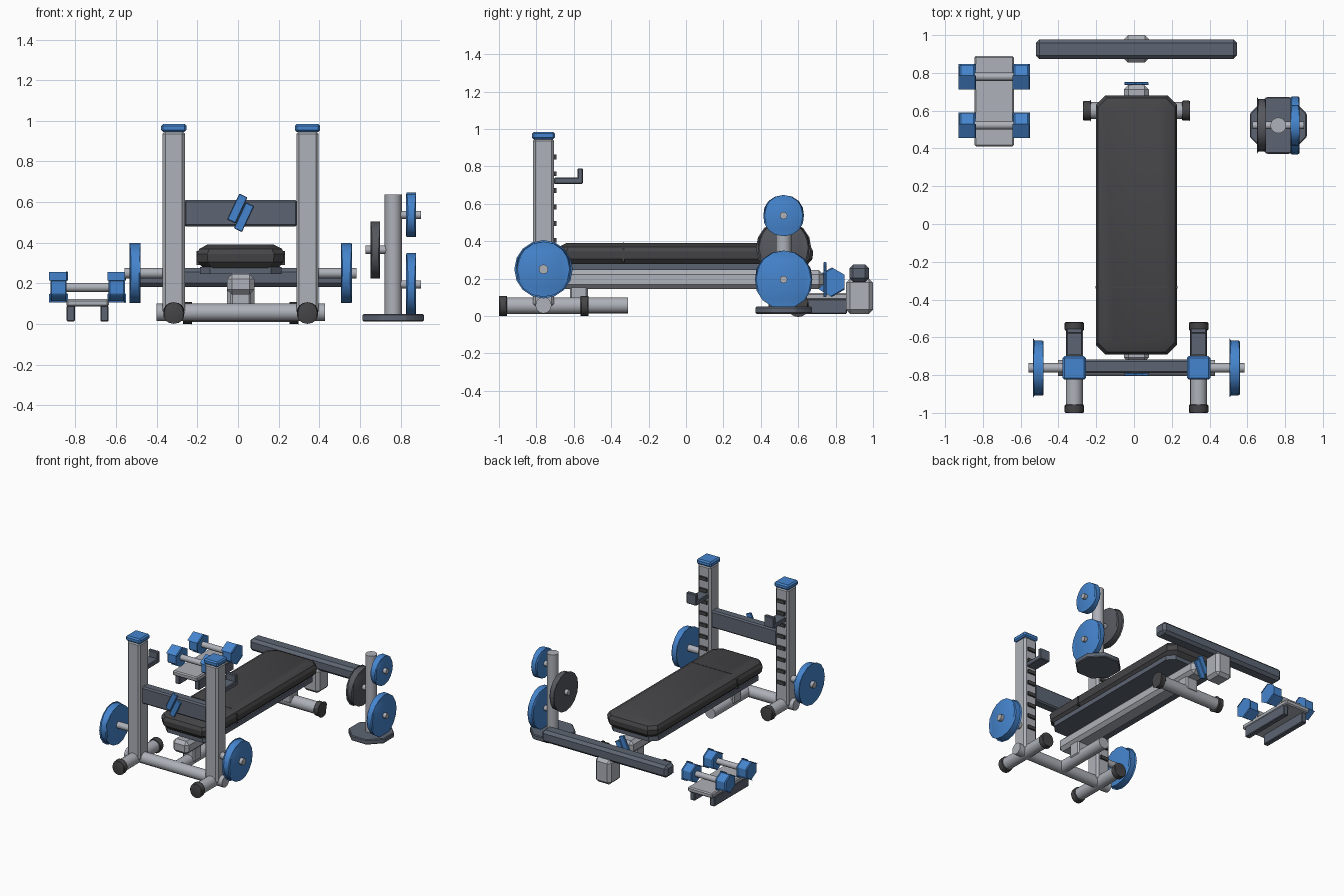
import bpy, bmesh, math
from mathutils import Matrix, Vector

old = bpy.data.objects.get("Cube")
if old:
    bpy.data.objects.remove(old, do_unlink=True)


def material(name, rgb):
    m = bpy.data.materials.new(name)
    m.use_nodes = True
    m.diffuse_color = (*rgb, 1)
    m.node_tree.nodes["Principled BSDF"].inputs["Base Color"].default_value = (*rgb, 1)
    return m


BLUE = material("blue", (0.06, 0.235, 0.62))
STEEL = material("light grey steel", (0.42, 0.44, 0.48))
SLATE = material("slate", (0.11, 0.13, 0.17))
GRAPHITE = material("graphite", (0.095, 0.10, 0.115))
BLACK = material("charcoal", (0.06, 0.058, 0.062))
CX = 0.013                      # centre line of the bench and rack


def finish(name, bm, mat, bevel=0):
    if bevel:
        sharp = [e for e in bm.edges if e.calc_face_angle(0) > math.radians(40)]
        bmesh.ops.bevel(bm, geom=sharp, offset=bevel, segments=1, affect='EDGES')
    bmesh.ops.recalc_face_normals(bm, faces=bm.faces)
    mesh = bpy.data.meshes.new(name)
    bm.to_mesh(mesh)
    bm.free()
    mesh.materials.append(mat)
    ob = bpy.data.objects.new(name, mesh)
    bpy.context.collection.objects.link(ob)
    bpy.ops.object.select_all(action='DESELECT')
    ob.select_set(True)
    bpy.context.view_layer.objects.active = ob
    bpy.ops.object.shade_smooth_by_angle(angle=math.radians(30))
    return ob


def box(name, x, y, z, mat, bevel=0.0, tilt=0.0):
    """Box from (min, max) ranges, optionally tilted about y."""
    mid = Vector([(r[0] + r[1]) / 2 for r in (x, y, z)])
    size = [r[1] - r[0] for r in (x, y, z)]
    bm = bmesh.new()
    bmesh.ops.create_cube(bm, size=1)
    bm.transform(Matrix.Translation(mid) @ Matrix.Rotation(tilt, 4, 'Y') @ Matrix.Diagonal((*size, 1)))
    return finish(name, bm, mat, bevel)


def rod(name, axis, span, a, b, r, mat, sides=16, bevel=0.0, spin=0.0):
    """Cylinder along an axis; a and b are the other two coordinates in order."""
    mid = (span[0] + span[1]) / 2
    pos = {'X': (mid, a, b), 'Y': (a, mid, b), 'Z': (a, b, mid)}[axis]
    turn = {'X': Matrix.Rotation(math.pi / 2, 4, 'Y'),
            'Y': Matrix.Rotation(math.pi / 2, 4, 'X'), 'Z': Matrix()}[axis]
    bm = bmesh.new()
    bmesh.ops.create_cone(bm, cap_ends=True, segments=sides, radius1=r, radius2=r,
                          depth=span[1] - span[0])
    bm.transform(Matrix.Translation(pos) @ turn @ Matrix.Rotation(spin, 4, 'Z'))
    return finish(name, bm, mat, bevel)


def pad(name, hx, y, levels, cut, mat):
    """Slab with clipped corners, lofted through (height, inset) levels."""
    bm = bmesh.new()
    cy, hy = (y[0] + y[1]) / 2, (y[1] - y[0]) / 2
    rings = []
    for z, inset in levels:
        w, d = hx - inset, hy - inset
        pts = [(w, d - cut), (w - cut, d), (cut - w, d), (-w, d - cut),
               (-w, cut - d), (cut - w, -d), (w - cut, -d), (w, cut - d)]
        rings.append([bm.verts.new((CX + px, cy + py, z)) for px, py in pts])
    for lo, hi in zip(rings, rings[1:]):
        for i in range(8):
            j = (i + 1) % 8
            bm.faces.new((lo[i], lo[j], hi[j], hi[i]))
    bm.faces.new(rings[0])
    bm.faces.new(rings[-1])
    return finish(name, bm, mat)


# Rack: both sides
RY = -0.762
for side, s in (("right", -1), ("left", 1)):
    ux = CX + s * 0.329
    box(f"{side}_upright", (ux - .055, ux + .055), (RY - .057, RY + .057), (.05, .95), STEEL, .014)
    box(f"{side}_upright_cap", (ux - .062, ux + .062), (RY - .062, RY + .062), (.945, .985), BLUE, .01)
    rod(f"{side}_foot", 'Y', (-.98, -.53), ux, .055, .045, STEEL)
    for end, y in (("front", -.978), ("back", -.542)):
        rod(f"{side}_foot_{end}_cap", 'Y', (y - .022, y + .022), ux, .054, .053, BLACK, bevel=.006)
    # Height slots up the back of the upright
    for i in range(8):
        z = .85 - i * .089
        box(f"{side}_slot_{i + 1}", (ux - .032, ux + .032), (RY + .05, RY + .07),
            (z - .013, z + .013), BLACK)
    # Bar hook
    box(f"{side}_hook_arm", (ux - .042, ux + .042), (-.705, -.552), (.705, .74), SLATE, .005)
    box(f"{side}_hook_lip", (ux - .042, ux + .042), (-.58, -.552), (.71, .79), SLATE, .005)
    # Stored plate on its peg
    peg = sorted((ux, CX + s * .571))
    rod(f"{side}_storage_peg", 'X', peg, RY, .25, .025, STEEL)
    px = CX + s * .52
    rod(f"{side}_stored_plate", 'X', (px - .027, px + .027), RY, .25, .148, BLUE, bevel=.008)

rod("rack_lower_bar", 'X', (CX - .415, CX + .415), RY, .057, .043, STEEL)
box("rack_cross_beam", (CX - .28, CX + .28), (-.79, -.718), (.48, .61), SLATE, .01)

# Slanted accent plates on the rack beam and the back of the bench
for where, y, z in (("rack", -.797, .547), ("bench", .743, .195)):
    for i, s in enumerate((-1, 1)):
        x, h = CX + s * .016, z - s * .022
        box(f"{where}_accent_plate_{i + 1}", (x - .022, x + .022), (y - .008, y + .008),
            (h - .07, h + .07), BLUE, .003, math.radians(25))

# Bench
pad("bench_pad", .215, (-.69, .68),
    [(.275, .03), (.305, .004), (.345, 0), (.37, .012), (.39, .05)], .05, BLACK)
pad("pad_board", .2, (-.66, .65), [(.245, 0), (.28, 0)], .05, SLATE)
box("pad_seam_top", (CX - .165, CX + .165), (-.338, -.332), (.385, .392), BLACK)
for s in (-1, 1):
    x = CX + s * .208
    box("pad_seam_side", (x - .01, x + .01), (-.341, -.329), (.29, .36), BLACK)
box("bench_spine", (CX - .067, CX + .067), (-.73, .735), (.145, .245), STEEL, .024)
rod("bench_front_tube", 'Y', (RY, -.31), CX, .057, .043, STEEL)
for name, y in (("front", -.573), ("back", .6)):
    box(f"bench_{name}_post", (CX - .05, CX + .05), (y - .048, y + .048), (.05, .17), STEEL, .01)
rod("bench_back_foot", 'X', (CX - .265, CX + .265), .6, .055, .045, STEEL)
for s in (-1, 1):
    x = CX + s * .262
    rod("bench_back_foot_cap", 'X', (x - .022, x + .022), .6, .054, .053, BLACK, bevel=.006)

# Rear beam on its block
box("rear_block", (CX - .067, CX + .067), (.855, 1.0), (.012, .20), STEEL, .022)
box("rear_beam", (CX - .533, CX + .533), (.873, .978), (.182, .275), SLATE, .02)

# Plate stand
SX, SY = .764, .522
rod("stand_base", 'Z', (.012, .05), SX, SY, .163, SLATE, 8, .006, math.pi / 8)
rod("stand_post", 'Z', (.04, .637), SX, SY, .042, STEEL)
for name, s, z, r, mat in (("upper", 1, .537, .11, BLUE), ("lower", 1, .195, .155, BLUE),
                           ("inner", -1, .365, .14, GRAPHITE)):
    rod(f"stand_{name}_peg", 'X', sorted((SX, SX + s * .137)), SY, z, .02, STEEL)
    x = SX + s * .088
    rod(f"stand_{name}_plate", 'X', (x - .024, x + .024), SY, z, r, mat, bevel=.008)

# Dumbbell rack
DX = -.74
box("dumbbell_shelf", (DX - .104, DX + .104), (.41, .89), (.085, .122), STEEL, .008)
for s in (-1, 1):
    x = DX + s * .083
    box("dumbbell_rail", (x - .02, x + .02), (.44, .86), (.012, .09), SLATE, .005)
for i, y in enumerate((.523, .78)):
    rod(f"dumbbell_{i + 1}_handle", 'X', (DX - .12, DX + .12), y, .18, .022, STEEL)
    for s in (-1, 1):
        x = DX + s * .143
        rod(f"dumbbell_{i + 1}_head", 'X', (x - .04, x + .04), y, .181, .072, BLUE,
            6, .006, math.pi / 2)
